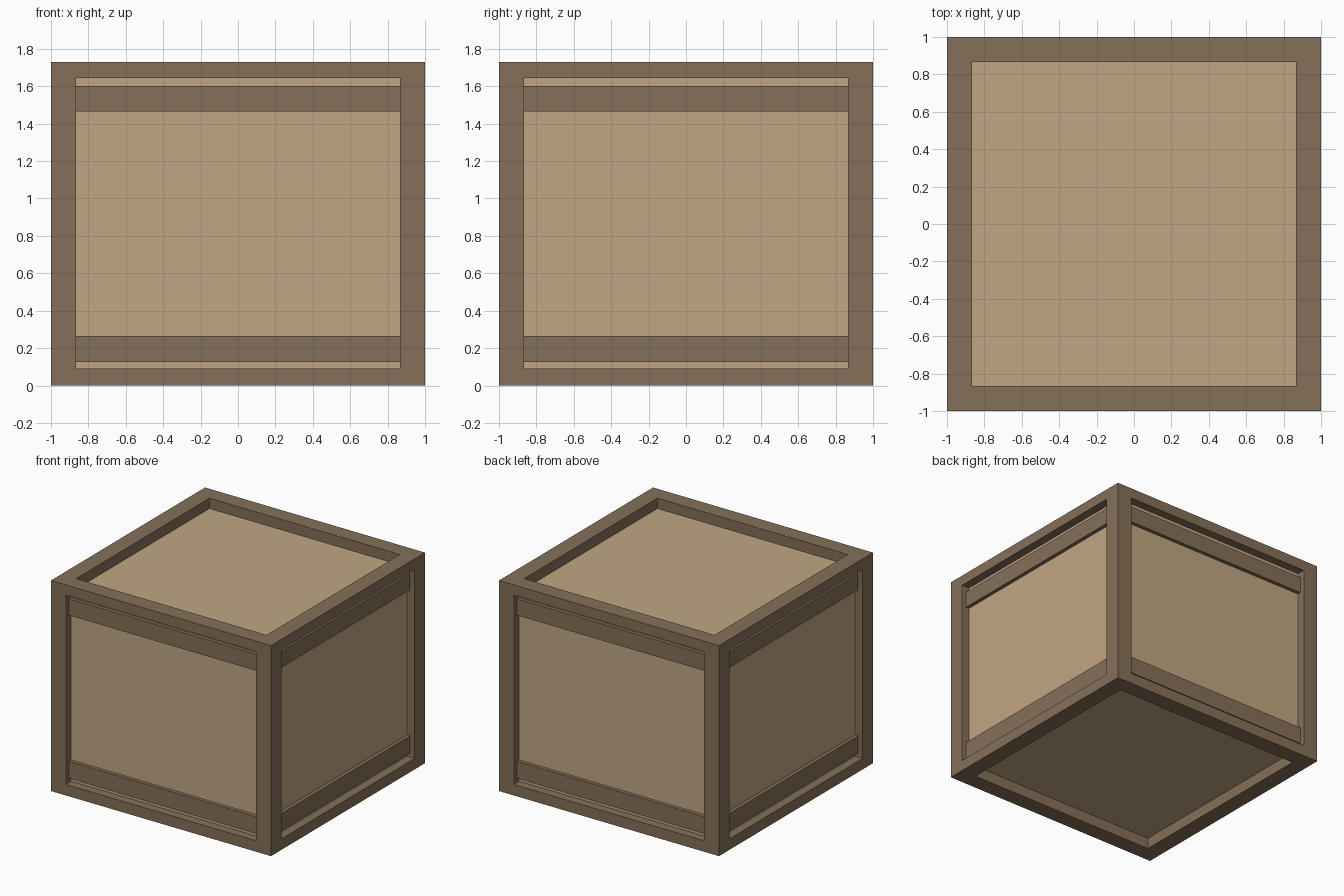
import bpy
from math import pi
from mathutils import Matrix

if "Cube" in bpy.data.objects:
    bpy.data.objects.remove(bpy.data.objects["Cube"])

H = 1.73               # total height
W = 0.135              # width of frame timber
Z0, Z1 = 0.09, 1.645   # top of bottom rails, underside of top rails


def material(name, rgb):
    m = bpy.data.materials.new(name)
    m.diffuse_color = (*rgb, 1)
    m.use_nodes = True
    m.node_tree.nodes["Principled BSDF"].inputs["Base Color"].default_value = m.diffuse_color
    return m


dark = material("dark_wood", (0.235, 0.162, 0.098))
light = material("light_wood", (0.527, 0.381, 0.223))


def box(name, lo, hi, mat, turn=0):
    """Box between two corners, turned about the z axis by quarter turns."""
    bpy.ops.mesh.primitive_cube_add(size=1)
    ob = bpy.context.object
    ob.name = name
    ob.data.name = name
    size = [b - a for a, b in zip(lo, hi)]
    mid = [(a + b) / 2 for a, b in zip(lo, hi)]
    ob.data.transform(Matrix.Rotation(turn * pi / 2, 4, 'Z')
                      @ Matrix.Translation(mid) @ Matrix.Diagonal((*size, 1)))
    ob.data.materials.append(mat)
    return ob


# Recessed panelled body
box("panel_body", (-0.93, -0.93, Z0), (0.93, 0.93, Z1), light)

for i, side in enumerate(("front", "right", "back", "left")):
    # Corner post, full height
    box(f"{side}_corner_post", (-1, -1, 0), (-1 + W, -1 + W, H), dark, i)
    # Frame rails between the posts
    inner = 1 - W
    box(f"{side}_bottom_rail", (-inner, -1, 0), (inner, -inner, Z0), dark, i)
    box(f"{side}_top_rail", (-inner, -1, Z1), (inner, -inner, H), dark, i)
    # Thin slats standing proud of the panel
    box(f"{side}_lower_slat", (-inner, -0.96, 0.125), (inner, -0.90, 0.265), dark, i)
    box(f"{side}_upper_slat", (-inner, -0.96, 1.465), (inner, -0.90, 1.60), dark, i)
